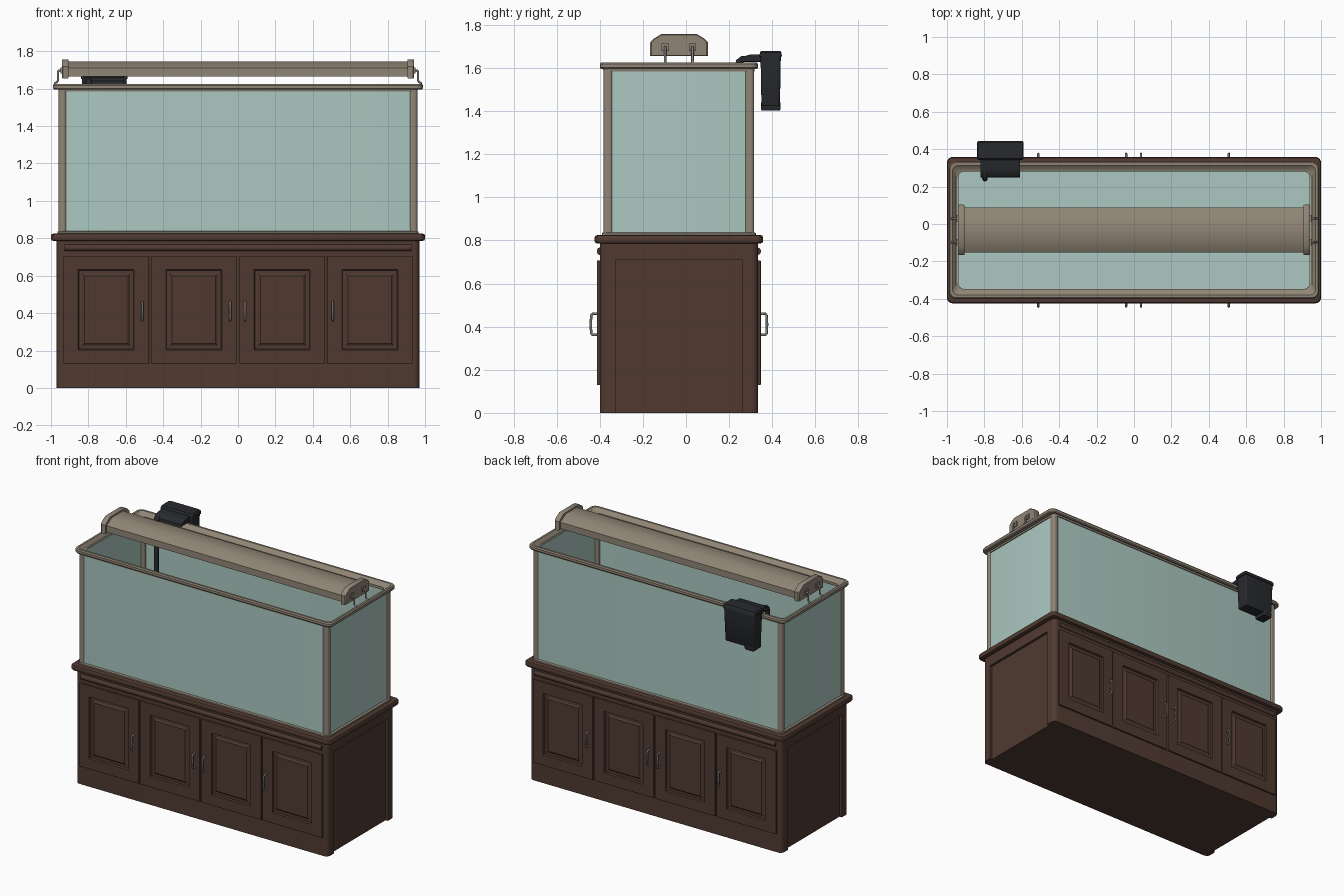
import bpy, bmesh, math
from mathutils import Vector

CY = -0.033  # depth centre of cabinet and tank


def mat(name, c):
    m = bpy.data.materials.new(name)
    m.diffuse_color = (*c, 1)
    return m


WOOD = mat("dark_wood", (0.08, 0.042, 0.03))
TRIM = mat("taupe_trim", (0.28, 0.235, 0.18))
GLASS = mat("tank_glass", (0.41, 0.58, 0.53))
BLACK = mat("black_plastic", (0.021, 0.023, 0.027))
METAL = mat("handle_metal", (0.25, 0.24, 0.22))


def finish(bm, name, m, smooth=True):
    bmesh.ops.recalc_face_normals(bm, faces=bm.faces[:])
    me = bpy.data.meshes.new(name)
    bm.to_mesh(me)
    bm.free()
    me.materials.append(m)
    ob = bpy.data.objects.new(name, me)
    bpy.context.collection.objects.link(ob)
    if smooth:
        bpy.context.view_layer.objects.active = ob
        ob.select_set(True)
        bpy.ops.object.shade_smooth_by_angle(angle=math.radians(35))
        ob.select_set(False)
    return ob


def skin(name, rings, m, closed=False, smooth=True):
    """Bridge equal-length point rings; cap the ends unless closed."""
    bm = bmesh.new()
    vs = [[bm.verts.new(p) for p in r] for r in rings]
    n = len(vs[0])
    pairs = list(zip(vs, vs[1:])) + ([(vs[-1], vs[0])] if closed else [])
    for a, b in pairs:
        for i in range(n):
            j = (i + 1) % n
            bm.faces.new((a[i], a[j], b[j], b[i]))
    if not closed:
        bm.faces.new(vs[0])
        bm.faces.new(vs[-1])
    return finish(bm, name, m, smooth)


def rrect(cx, cy, z, hx, hy, r, seg=6):
    pts = []
    for k, (sx, sy) in enumerate(((1, 1), (-1, 1), (-1, -1), (1, -1))):
        for i in range(seg + 1):
            a = math.pi / 2 * (k + i / seg)
            pts.append((cx + sx * (hx - r) + r * math.cos(a),
                        cy + sy * (hy - r) + r * math.sin(a), z))
    return pts


def stack(name, layers, m, c=(0, CY), closed=False):
    """Rounded-rectangle layers: (z, half x, half y, corner radius)."""
    return skin(name, [rrect(*c, *l) for l in layers], m, closed)


def extrude_x(name, prof, x0, x1, m):
    return skin(name, [[(x, y, z) for y, z in prof] for x in (x0, x1)], m)


def wire(name, pts, r, m):
    cu = bpy.data.curves.new(name, 'CURVE')
    cu.dimensions = '3D'
    cu.bevel_depth = r
    cu.bevel_resolution = 2
    cu.use_fill_caps = True
    s = cu.splines.new('POLY')
    s.points.add(len(pts) - 1)
    for p, q in zip(s.points, pts):
        p.co = (*q, 1)
    cu.materials.append(m)
    ob = bpy.data.objects.new(name, cu)
    bpy.context.collection.objects.link(ob)


# Cabinet body: rounded corner posts with recessed side panels below a solid top band
def footprint(z):
    pts = []
    quarter = rrect(0, 0, z, 0.97, 0.367, 0.03)
    for k in range(4):
        arc = [(x, y + CY, zz) for x, y, zz in quarter[k * 7:k * 7 + 7]]
        sx, sy = ((1, 1), (-1, 1), (-1, -1), (1, -1))[k]
        notch = [(sx * 0.952, CY + sy * 0.295, z), (sx * 0.97, CY + sy * 0.295, z)]
        pts += notch + arc if k % 2 == 0 else arc + notch[::-1]
    return pts


skin("cabinet_body", [footprint(0), footprint(0.71)], WOOD)
stack("cabinet_top_band", [(0.71, 0.97, 0.367, 0.03), (0.79, 0.97, 0.367, 0.03)], WOOD)
stack("cabinet_worktop", [(0.785, 0.985, 0.376, 0.03), (0.789, 0.996, 0.387, 0.03), (0.797, 1.0, 0.391, 0.03),
                          (0.815, 1.0, 0.391, 0.03), (0.822, 0.996, 0.387, 0.03), (0.825, 0.987, 0.378, 0.03)], WOOD)

# Doors, handles and half-round moulding on both front (-1) and back (+1)
DOOR = [(0.229, 0.288, -0.004), (0.229, 0.288, 0.012), (0.226, 0.285, 0.014), (0.150, 0.214, 0.014),
        (0.146, 0.210, 0.002), (0.127, 0.191, 0.003), (0.117, 0.181, 0.010)]
for side, tag in ((-1, "front"), (1, "back")):
    face = CY + side * 0.367
    for i, x in enumerate((-0.705, -0.236, 0.236, 0.705)):
        rings = [[(x + sx * w, face + side * d, 0.418 + sz * h)
                  for sx, sz in ((-1, -1), (1, -1), (1, 1), (-1, 1))] for w, h, d in DOOR]
        skin(f"{tag}_door_{i + 1}", rings, WOOD, smooth=False)
    for i, x in enumerate((-0.512, -0.042, 0.037, 0.507)):
        prof = [(0.01, 0.362), (0.034, 0.362), (0.040, 0.370), (0.042, 0.41),
                (0.040, 0.452), (0.034, 0.460), (0.01, 0.460)]
        wire(f"{tag}_handle_{i + 1}", [(x, face + side * d, z) for d, z in prof], 0.006, METAL)
    arc = [(face + side * 0.014 * math.sin(math.pi * k / 8), 0.75 - 0.017 * math.cos(math.pi * k / 8))
           for k in range(9)]
    extrude_x(f"{tag}_moulding", arc, -0.927, 0.927, WOOD)

# Open glass tank
stack("glass_tank", [(0.845, 0.937, 0.329, 0.02), (1.6, 0.937, 0.329, 0.02), (1.6, 0.952, 0.344, 0.03),
                     (0.828, 0.952, 0.344, 0.03)], GLASS)

# Tank frame: bottom strip, corner posts, rim with sloped inner lip
stack("tank_bottom_frame", [(0.824, 0.966, 0.357, 0.03), (0.834, 0.966, 0.357, 0.03),
                            (0.838, 0.958, 0.350, 0.03)], TRIM)
for sx in (-1, 1):
    for sy in (-1, 1):
        stack("tank_corner_post", [(0.83, 0.0215, 0.0215, 0.016), (1.6, 0.0215, 0.0215, 0.016)],
              TRIM, (sx * 0.9375, CY + sy * 0.328))
stack("tank_rim", [(1.585, 0.958, 0.350, 0.03), (1.596, 0.960, 0.352, 0.03), (1.596, 0.984, 0.362, 0.035),
                   (1.602, 0.99, 0.367, 0.04), (1.618, 0.99, 0.367, 0.04), (1.626, 0.984, 0.361, 0.035),
                   (1.626, 0.970, 0.347, 0.03), (1.605, 0.952, 0.325, 0.03), (1.603, 0.943, 0.315, 0.04),
                   (1.585, 0.943, 0.315, 0.04)], TRIM, closed=True)

# Light hood with end caps, plates and wire stands
hood = [(-0.152, 1.665), (-0.152, 1.71), (-0.092, 1.745), (0.028, 1.745), (0.088, 1.71), (0.088, 1.665)]
cap = [(-0.167, 1.655), (-0.167, 1.718), (-0.152, 1.735), (-0.116, 1.757),
       (0.052, 1.757), (0.088, 1.735), (0.103, 1.718), (0.103, 1.655)]
extrude_x("light_hood", hood, -0.92, 0.92, TRIM)
for s in (-1, 1):
    mid = Vector((CY, 1.70))
    rings = [[(s * x, *(mid + (Vector(p) - mid) * k)) for p in cap]
             for x, k in ((0.905, 0.97), (0.911, 1), (0.935, 1), (0.942, 0.95))]
    skin("light_end_cap", rings, TRIM)
    path = []
    for y in (-0.097, 0.030):
        plate = [(y - 0.017, 1.68), (y + 0.017, 1.68), (y + 0.017, 1.714), (y - 0.017, 1.714)]
        extrude_x("stand_plate", plate, s * 0.938, s * 0.950, TRIM)
        leg = [(s * x, y, z) for x, z in ((0.942, 1.698), (0.958, 1.698), (0.962, 1.69),
                                          (0.962, 1.645), (0.968, 1.635), (0.978, 1.63), (0.978, 1.61))]
        path += leg if y < 0 else leg[::-1]
    wire("light_stand", path, 0.006, METAL)

# Hang-on filter: tapered box, lid, spout, motor and intake tube
FC = (-0.715, 0.393)
stack("filter_box", [(1.425, 0.108, 0.040, 0.01), (1.43, 0.110, 0.043, 0.01), (1.65, 0.119, 0.047, 0.012),
                     (1.655, 0.119, 0.047, 0.012)], BLACK, FC)
stack("filter_lid", [(1.653, 0.125, 0.052, 0.012), (1.672, 0.125, 0.050, 0.012),
                     (1.680, 0.118, 0.044, 0.012)], BLACK, FC)
spout = [(0.36, 1.665), (0.295, 1.662), (0.27, 1.655), (0.252, 1.64), (0.248, 1.624), (0.262, 1.63), (0.36, 1.632)]
extrude_x("filter_spout", spout, -0.82, -0.61, BLACK)
stack("filter_motor", [(1.404, 0.033, 0.042, 0.01), (1.41, 0.036, 0.045, 0.01), (1.44, 0.036, 0.045, 0.01)],
      BLACK, (-0.79, 0.393))
wire("intake_tube", [(-0.797, 0.35, 1.642), (-0.797, 0.262, 1.642), (-0.797, 0.246, 1.63),
                     (-0.797, 0.242, 1.61), (-0.797, 0.242, 1.15)], 0.015, BLACK)
